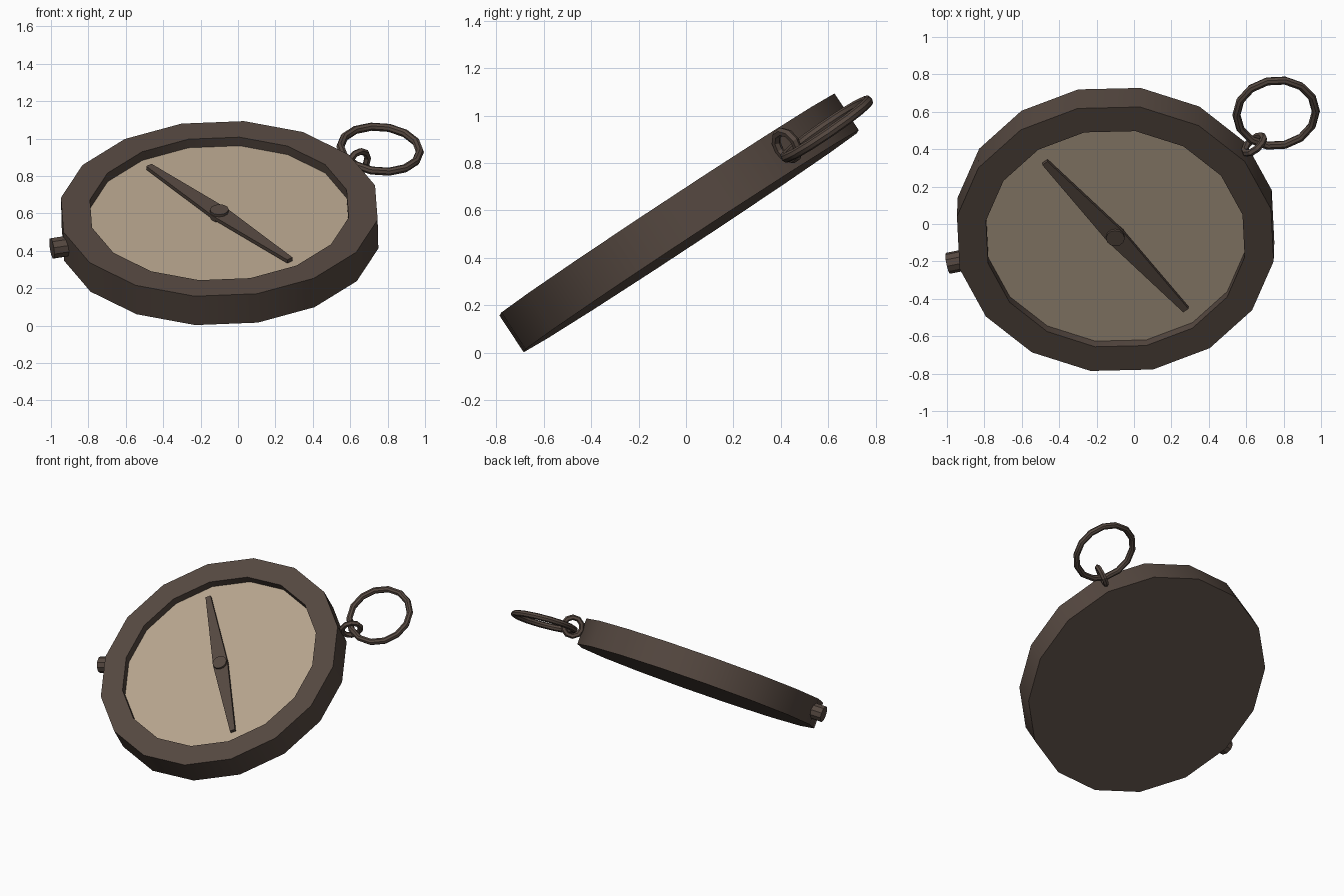
import bpy, bmesh, math
from mathutils import Vector, Matrix

if "Cube" in bpy.data.objects:
    bpy.data.objects.remove(bpy.data.objects["Cube"])

def mat(name, rgb):
    m = bpy.data.materials.new(name)
    m.diffuse_color = (*rgb, 1)
    m.use_nodes = True
    m.node_tree.nodes["Principled BSDF"].inputs["Base Color"].default_value = m.diffuse_color
    return m

METAL = mat("dark bronze", (0.090, 0.064, 0.051))
DIAL = mat("aged paper", (0.47, 0.37, 0.265))

# tilted frame of the compass: origin is the centre of the rim's top plane
W = Vector((-0.02, -0.55, 0.835)).normalized()
V = W.cross(Vector((1, 0, 0.02))).normalized()
U = V.cross(W)
C = Vector((-0.10, -0.08, 0.625))

def frame(x, y, z, o):
    m = Matrix((x, y, z)).transposed().to_4x4()
    m.translation = o
    return m

F = frame(U, V, W, C)
N, PHASE = 16, math.radians(13)

def finish(name, bm, material, matrix, smooth=True):
    bmesh.ops.recalc_face_normals(bm, faces=bm.faces)
    bm.transform(matrix)
    me = bpy.data.meshes.new(name)
    bm.to_mesh(me)
    bm.free()
    ob = bpy.data.objects.new(name, me)
    bpy.context.collection.objects.link(ob)
    me.materials.append(material)
    if smooth:
        bpy.ops.object.select_all(action='DESELECT')
        ob.select_set(True)
        bpy.context.view_layer.objects.active = ob
        bpy.ops.object.shade_smooth_by_angle(angle=math.radians(30))
    return ob

def loft(name, profile, n, phase, material, matrix):
    """Stack of (radius, height) rings with both ends capped."""
    bm = bmesh.new()
    rings = [[bm.verts.new((r * math.cos(phase + k * math.tau / n),
                            r * math.sin(phase + k * math.tau / n), z))
              for k in range(n)] for r, z in profile]
    for a, b in zip(rings, rings[1:]):
        for k in range(n):
            j = (k + 1) % n
            bm.faces.new((a[k], a[j], b[j], b[k]))
    bm.faces.new(rings[0])
    bm.faces.new(rings[-1])
    return finish(name, bm, material, matrix)

def torus(name, R, r, n, m, matrix):
    bm = bmesh.new()
    rings = []
    for i in range(n):
        a = i * math.tau / n
        rings.append([bm.verts.new(((R + r * math.cos(b)) * math.cos(a),
                                    (R + r * math.cos(b)) * math.sin(a),
                                    r * math.sin(b)))
                      for b in (j * math.tau / m for j in range(m))])
    for i in range(n):
        p, q = rings[i], rings[(i + 1) % n]
        for j in range(m):
            k = (j + 1) % m
            bm.faces.new((p[j], q[j], q[k], p[k]))
    return finish(name, bm, METAL, matrix)

# case with recessed top, and the dial in the recess
loft("case", [(0.857, -0.185), (0.857, 0), (0.70, 0), (0.70, -0.058)], N, PHASE, METAL, F)
loft("dial", [(0.70, -0.062), (0.70, -0.055)], N, PHASE, DIAL, F)

# needle: long hexagon with blunt tips
bm = bmesh.new()
outline = [(-0.60, -0.018), (0, -0.052), (0.60, -0.018),
           (0.60, 0.018), (0, 0.052), (-0.60, 0.018)]
face = bm.faces.new([bm.verts.new((x, y, -0.042)) for x, y in outline])
ext = bmesh.ops.extrude_face_region(bm, geom=[face])
for v in ext["geom"]:
    if isinstance(v, bmesh.types.BMVert):
        v.co.z += 0.022
finish("needle", bm, METAL, F @ Matrix.Rotation(math.radians(128.3), 4, 'Z'), False)
loft("needle_pivot", [(0.05, -0.056), (0.05, -0.005)], 12, 0, METAL, F)

def radial(deg, dist, w):
    a = math.radians(deg)
    r = U * math.cos(a) + V * math.sin(a)
    return r, W.cross(r), C + r * dist + W * w

# side knob
r, t, o = radial(193.5, 0.80, -0.088)
loft("side_knob", [(0.057, 0), (0.057, 0.125)], 10, 0, METAL, frame(t, W, -r.cross(Vector((0, 0, 0))) + r, o))

# small link and hanging ring
r, t, o = radial(36.4, 0.928, -0.085)
torus("small_link", 0.064, 0.019, 10, 6, frame(r, W, -t, o))
n = Vector((0.08, -0.56, 0.82)).normalized()
x = (Vector((1, 0, 0)) - n * n.x).normalized()
torus("hanging_ring", 0.213, 0.022, 14, 8, frame(x, n.cross(x), n, Vector((0.76, 0.593, 0.943))))
